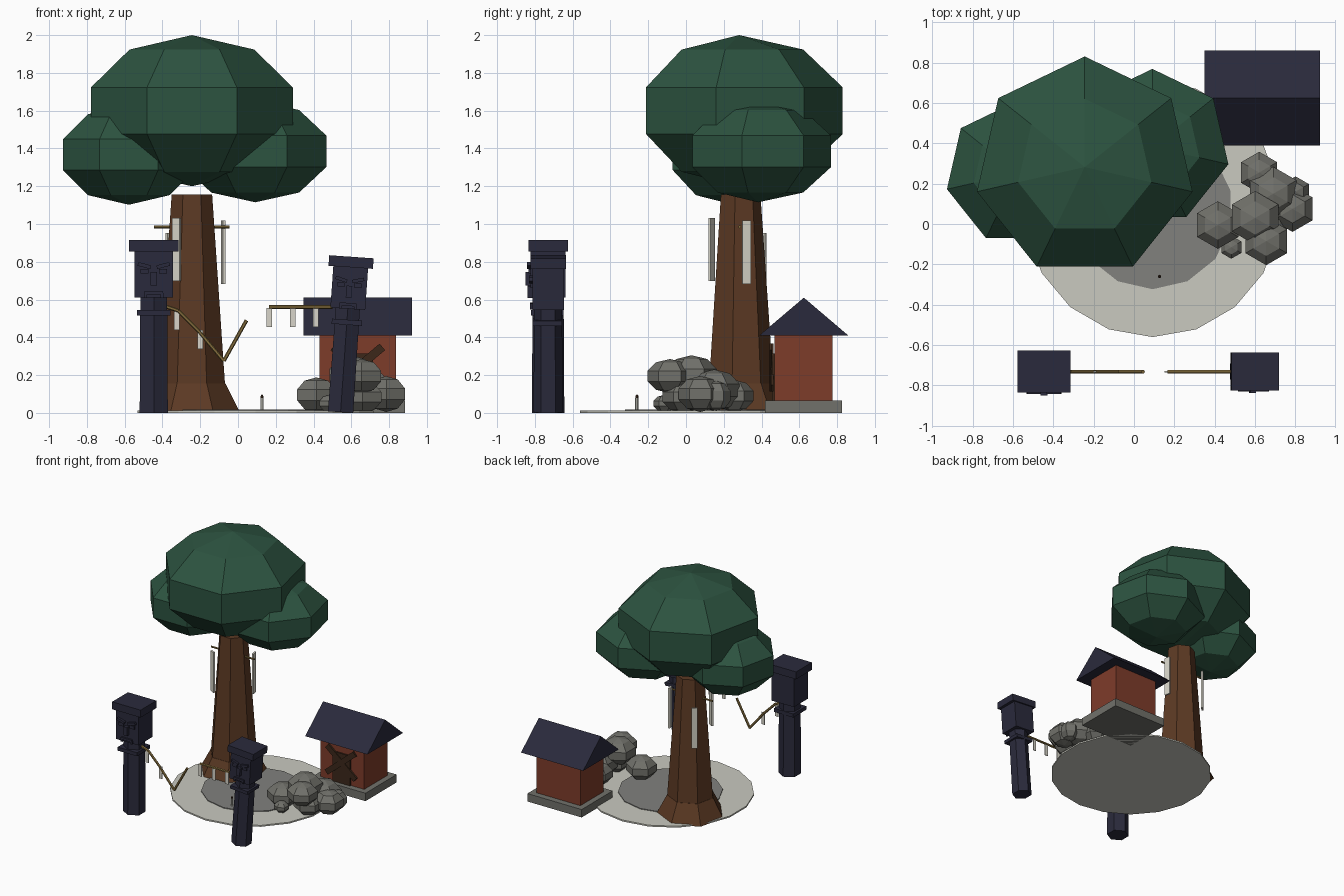
import bpy, bmesh
from math import radians, cos, sin
from mathutils import Matrix, Vector

if "Cube" in bpy.data.objects:
    bpy.data.objects.remove(bpy.data.objects["Cube"])

I = Matrix.Identity(4)


def mat(name, r, g, b):
    m = bpy.data.materials.new(name)
    m.diffuse_color = [(c / 255) ** 2.2 for c in (r, g, b)] + [1]
    m.use_nodes = True
    m.node_tree.nodes["Principled BSDF"].inputs["Base Color"].default_value = m.diffuse_color
    return m


LEAF = mat("leaf", 48, 84, 66)
BARK = mat("bark", 92, 60, 40)
WOOD = mat("dark_wood", 62, 44, 32)
WALL = mat("red_wall", 125, 62, 46)
SLATE = mat("slate", 46, 46, 62)
STONE = mat("stone", 112, 112, 106)
PALE = mat("pale_stone", 200, 200, 190)
GRAVEL = mat("gravel", 128, 128, 125)
ROPE = mat("rope", 135, 112, 65)
PAPER = mat("paper", 215, 212, 200)


def finish(name, bm, material, m=I):
    bm.transform(m)
    bmesh.ops.recalc_face_normals(bm, faces=bm.faces)
    me = bpy.data.meshes.new(name)
    bm.to_mesh(me)
    bm.free()
    me.materials.append(material)
    ob = bpy.data.objects.new(name, me)
    bpy.context.collection.objects.link(ob)
    return ob


def box(name, c, size, material, rot=I, m=I):
    bm = bmesh.new()
    bmesh.ops.create_cube(bm, size=1)
    return finish(name, bm, material,
                  m @ Matrix.Translation(c) @ rot @ Matrix.Diagonal((*size, 1)))


def cone(name, x, y, z0, z1, r0, r1, sides, material, m=I):
    bm = bmesh.new()
    bmesh.ops.create_cone(bm, cap_ends=True, segments=sides,
                          radius1=r0, radius2=r1, depth=z1 - z0)
    return finish(name, bm, material, m @ Matrix.Translation((x, y, (z0 + z1) / 2)))


def ball(name, c, r, h, sides, material):
    bm = bmesh.new()
    bmesh.ops.create_uvsphere(bm, u_segments=sides, v_segments=5, radius=1)
    return finish(name, bm, material, Matrix.Translation(c) @ Matrix.Diagonal((r, r, h, 1)))


def rod(name, a, b, r, material):
    a, b = Vector(a), Vector(b)
    d = b - a
    bm = bmesh.new()
    bmesh.ops.create_cone(bm, cap_ends=True, segments=6, radius1=r, radius2=r, depth=d.length)
    rot = d.to_track_quat('Z', 'Y').to_matrix().to_4x4()
    return finish(name, bm, material, Matrix.Translation((a + b) / 2) @ rot)


# ground discs
cone("ground_outer", .092, .074, 0, .012, .634, .634, 18, PALE)
cone("ground_inner", .092, .074, .002, .018, .397, .397, 14, GRAVEL)

# tree
TX, TY = -.244, .284
cone("trunk", TX, TY, .003, 1.155, .19, .11, 7, BARK)
cone("trunk_flare", TX, TY, .001, .155, .262, .182, 7, BARK)
ball("canopy_main", (TX, .282, 1.6), .576, .4, 7, LEAF)
ball("canopy_left", (-.578, .252, 1.367), .376, .265, 7, LEAF)
ball("canopy_right", (.091, .382, 1.385), .406, .27, 7, LEAF)

# bar through the trunk and hanging strips around it
rod("trunk_bar", (-.445, TY, .985), (-.045, TY, .985), .008, ROPE)
for ang, z in ((-119, .865), (12, .85), (134, .785)):
    a = radians(ang)
    box("trunk_strip", (TX + .17 * cos(a), TY + .17 * sin(a), z), (.014, .046, .335),
        PAPER, Matrix.Rotation(a, 4, 'Z'))

# little shrine house
HX, HY = .634, .622
box("house_base", (HX, HY, .033), (.5, .41, .066), STONE)
box("house_body", (HX, HY, .24), (.405, .308, .36), WALL)
bm = bmesh.new()
ends = [[bm.verts.new((x, y, z)) for y, z in ((.388, .41), (.859, .41), (.624, .61))]
        for x in (.348, .921)]
bm.faces.new(ends[0])
bm.faces.new(ends[1])
for i in range(3):
    j = (i + 1) % 3
    bm.faces.new((ends[0][i], ends[0][j], ends[1][j], ends[1][i]))
finish("house_roof", bm, SLATE)
box("house_door", (HX, .464, .19), (.16, .016, .25), WOOD)
for s in (-1, 1):
    box("house_door_plank", (HX, .453 + s * .004, .24), (.34, .014, .045), WOOD,
        Matrix.Rotation(radians(40 * s), 4, 'Y'))

# rock pile
for x, y, z, r, h in ((.62, .255, .09, .108, .085), (.69, .15, .12, .14, .11),
                      (.785, .075, .1, .12, .095), (.6, .03, .2, .14, .105),
                      (.415, -.005, .095, .124, .093), (.655, -.085, .195, .125, .09),
                      (.482, -.115, .05, .06, .045), (.8, .16, .09, .08, .08),
                      (.66, -.01, .085, .12, .085)):
    ball("rock", (x, y, z), r, h, 6, STONE)

# small candle
cone("candle", .127, -.26, .01, .08, .009, .009, 6, PALE)
ball("candle_tip", (.127, -.26, .085), .009, .012, 6, WOOD)


def guardian(m):
    # hexagonal post with collar, head, stepped cap and a stern face
    cone("post_shaft", 0, 0, 0, .62, .086, .082, 6, SLATE, m)
    box("post_collar", (0, -.005, .53), (.178, .172, .03), SLATE, m=m)
    box("post_head", (0, 0, .735), (.205, .185, .25), SLATE, m=m)
    box("post_cap", (0, 0, .885), (.262, .208, .062), SLATE, m=m)
    box("post_nose", (0, -.104, .71), (.034, .032, .07), SLATE, m=m)
    box("post_mouth", (0, -.097, .635), (.1, .02, .018), SLATE, m=m)
    for s in (-1, 1):
        box("post_brow", (s * .05, -.1, .78), (.07, .024, .02), SLATE,
            Matrix.Rotation(radians(-15 * s), 4, 'Y'), m)
        box("post_eye", (s * .05, -.096, .75), (.042, .014, .026), SLATE, m=m)
        box("post_mouth_corner", (s * .044, -.097, .622), (.016, .02, .026), SLATE, m=m)


guardian(Matrix.Translation((-.446, -.73, 0)))
guardian(Matrix.Translation((.543, -.73, .004)) @ Matrix.Rotation(radians(4), 4, 'Y')
         @ Matrix.Scale(.9, 4))

# broken rope hanging between the posts, with paper strips
RY = -.732
sag = [(-.4, .57), (-.315, .54), (-.21, .435), (-.075, .275), (.045, .49)]
for (xa, za), (xb, zb) in zip(sag, sag[1:]):
    rod("rope_left", (xa, RY, za), (xb, RY, zb), .01, ROPE)
rod("rope_right", (.165, RY, .56), (.5, RY, .56), .01, ROPE)
for x, z in ((-.325, .488), (-.2, .388), (.165, .505), (.29, .505), (.412, .505)):
    box("rope_strip", (x, RY, z), (.03, .006, .1), PAPER)
